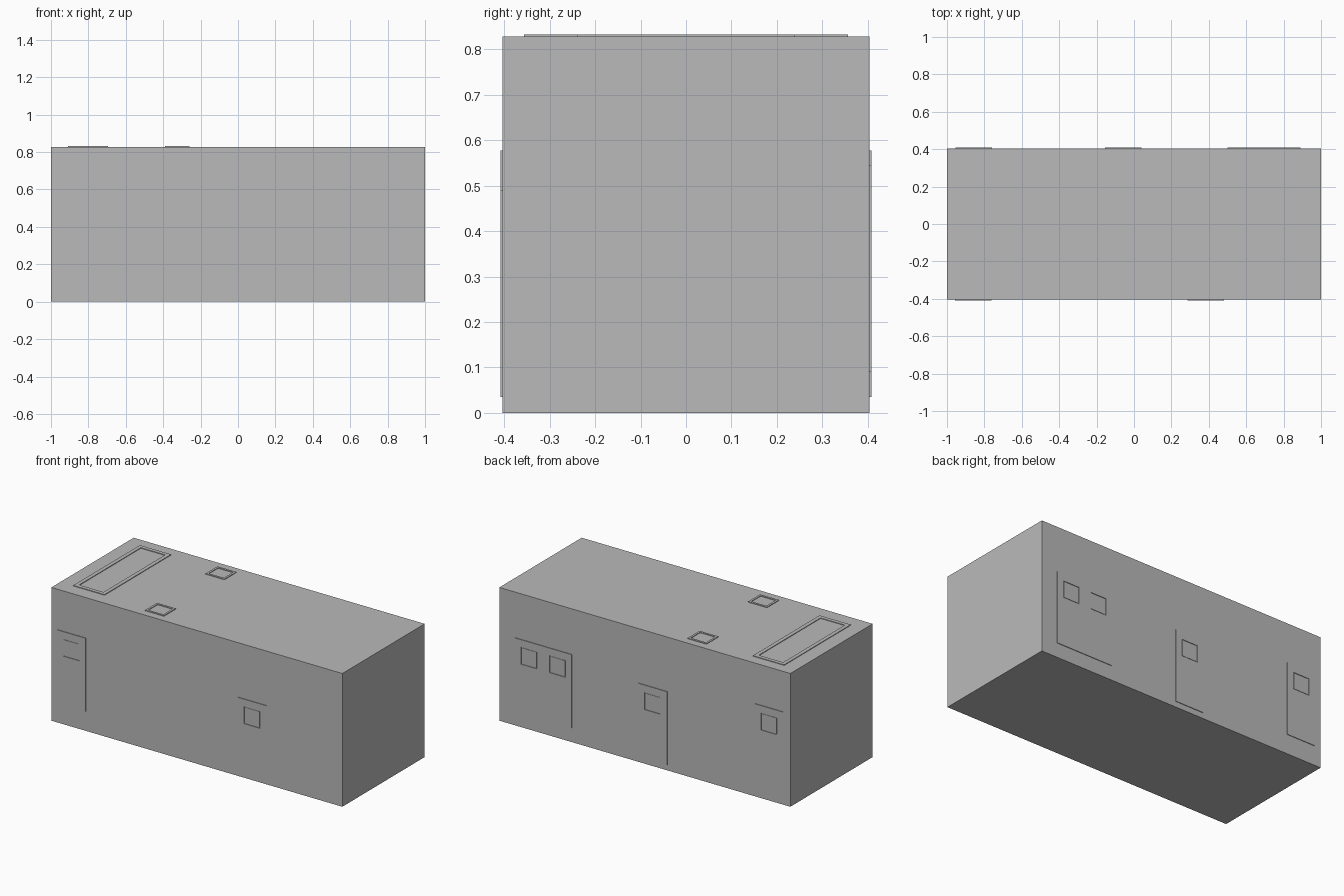
import bpy, bmesh
from mathutils import Vector

if "Cube" in bpy.data.objects:
    bpy.data.objects.remove(bpy.data.objects["Cube"])

HX, HY, H = 1.0, 0.404, 0.828   # body half length, half depth, height
T = 0.004                       # thickness of raised panels

grey = bpy.data.materials.new("dark_grey")
grey.diffuse_color = (0.49, 0.49, 0.49, 1)
grey.use_nodes = True
grey.node_tree.nodes["Principled BSDF"].inputs["Base Color"].default_value = grey.diffuse_color


def finish(name, bm):
    bmesh.ops.recalc_face_normals(bm, faces=bm.faces)
    me = bpy.data.meshes.new(name)
    bm.to_mesh(me)
    bm.free()
    me.materials.append(grey)
    ob = bpy.data.objects.new(name, me)
    bpy.context.collection.objects.link(ob)
    return ob


def raised(name, us, vs, place, normal, depth, hole):
    """Raised flat panel from a grid of cells, leaving out the hole cell."""
    bm = bmesh.new()
    grid = [[bm.verts.new(place(u, v)) for v in vs] for u in us]
    faces = [bm.faces.new((grid[i][j], grid[i + 1][j],
                           grid[i + 1][j + 1], grid[i][j + 1]))
             for i in range(len(us) - 1) for j in range(len(vs) - 1)
             if (i, j) != hole]
    ext = bmesh.ops.extrude_face_region(bm, geom=faces, use_keep_orig=True)
    moved = [g for g in ext["geom"] if isinstance(g, bmesh.types.BMVert)]
    bmesh.ops.translate(bm, verts=moved, vec=Vector(normal) * depth)
    return finish(name, bm)


# Main container body
bm = bmesh.new()
bmesh.ops.create_cube(bm, size=1)
bmesh.ops.scale(bm, vec=(2 * HX, 2 * HY, H), verts=bm.verts)
bmesh.ops.translate(bm, vec=(0, 0, H / 2), verts=bm.verts)
finish("body", bm)


# Doors with a small square window and a pane set into it
def door(name, side, cx, z0):
    us = [cx + d for d in (-0.0975, -0.055, 0.055, 0.0975)]
    vs = [z0 + d for d in (0, 0.303, 0.409, 0.455)]
    place, normal, gap = (lambda u, v: (u, side * HY, v)), (0, side, 0), 0.004
    raised(name, us, vs, place, normal, T, (1, 1))
    raised(name + "_window", [us[1] + gap, us[2] - gap],
           [vs[1] + gap, vs[2] - gap], place, normal, T * 0.6, None)


door("front_door_left", -1, -0.86, 0.122)
door("front_door_right", -1, 0.383, 0.035)
door("back_door_left", 1, -0.857, 0.122)
door("back_door_middle", 1, -0.057, 0.035)
door("back_double_door_a", 1, 0.598, 0.09)
door("back_double_door_b", 1, 0.793, 0.09)


# Roof hatches: a raised rim around a flat centre
def hatch(name, x0, x1, y0, y1, rim):
    raised(name, [x0, x0 + rim, x1 - rim, x1], [y0, y0 + rim, y1 - rim, y1],
           lambda u, v: (u, v, H), (0, 0, 1), T, (1, 1))


hatch("large_roof_hatch", -0.91, -0.695, -0.318, 0.336, 0.024)
hatch("small_roof_hatch_front", -0.39, -0.26, -0.356, -0.238, 0.013)
hatch("small_roof_hatch_back", -0.39, -0.26, 0.238, 0.356, 0.013)
